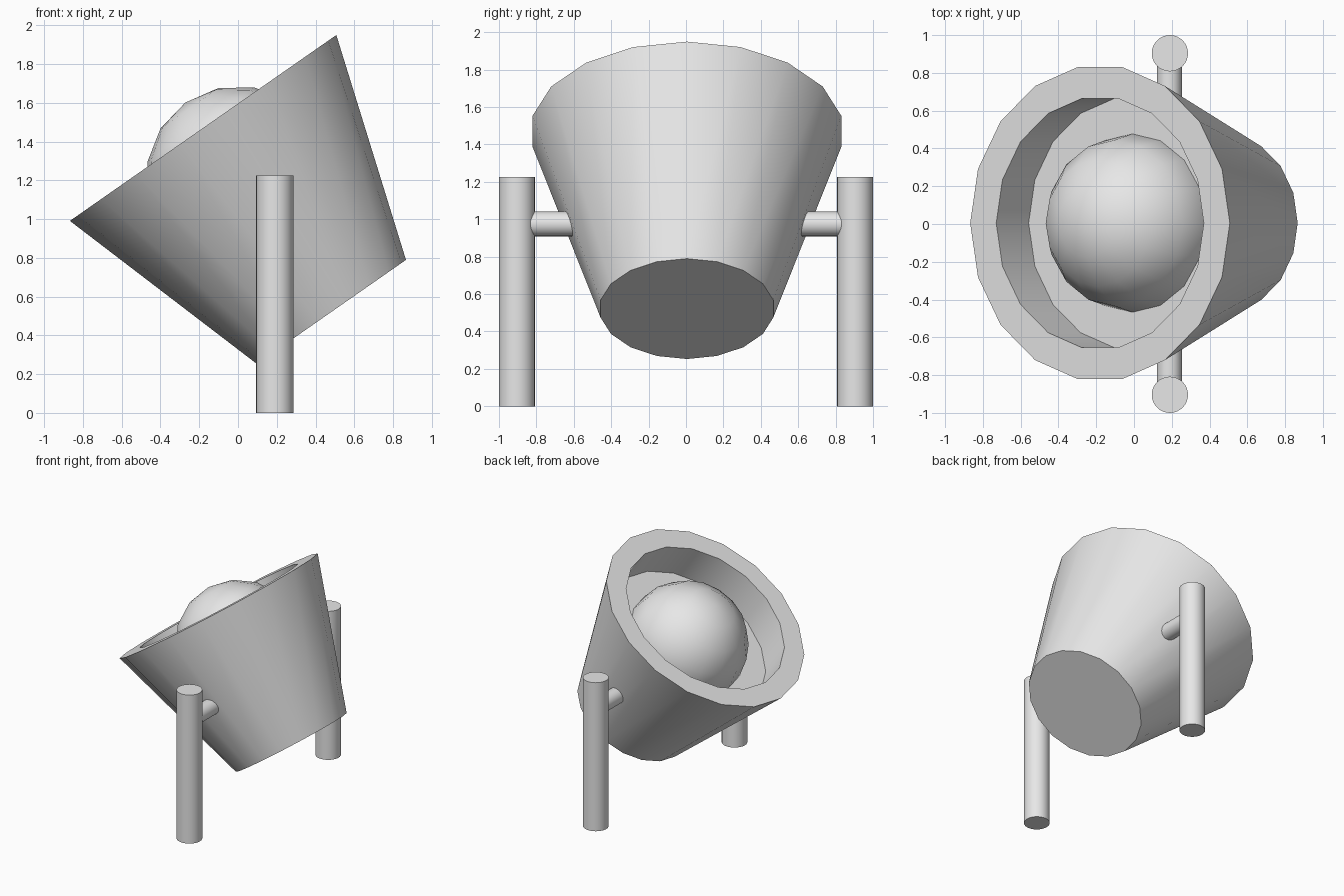
import bpy, bmesh
from math import radians, cos, sin, tau
from mathutils import Matrix

if "Cube" in bpy.data.objects:
    bpy.data.objects.remove(bpy.data.objects["Cube"])

grey = bpy.data.materials.new("light grey")
grey.use_nodes = True
grey.diffuse_color = (0.8, 0.8, 0.8, 1)
grey.node_tree.nodes["Principled BSDF"].inputs["Base Color"].default_value = (0.8, 0.8, 0.8, 1)


def finish(name, bm, matrix):
    """Turn a bmesh into a placed, smooth-shaded object."""
    bmesh.ops.recalc_face_normals(bm, faces=bm.faces)
    mesh = bpy.data.meshes.new(name)
    bm.to_mesh(mesh)
    bm.free()
    mesh.materials.append(grey)
    obj = bpy.data.objects.new(name, mesh)
    bpy.context.collection.objects.link(obj)
    obj.matrix_world = matrix
    bpy.ops.object.select_all(action='DESELECT')
    obj.select_set(True)
    bpy.context.view_layer.objects.active = obj
    bpy.ops.object.shade_smooth_by_angle(angle=radians(30))
    return obj


def lathe(name, profile, sides, matrix):
    """Join rings of (radius, height) and cap both ends."""
    bm = bmesh.new()
    rings = [[bm.verts.new((r * cos(tau * i / sides), r * sin(tau * i / sides), z))
              for i in range(sides)] for r, z in profile]
    for a, b in zip(rings, rings[1:]):
        for i in range(sides):
            j = (i + 1) % sides
            bm.faces.new((a[i], a[j], b[j], b[i]))
    bm.faces.new(rings[0])
    bm.faces.new(rings[-1])
    return finish(name, bm, matrix)


# Tilted frame with its origin at the middle of the rim
tilt = Matrix.Translation((-0.18, 0.005, 1.47)) @ Matrix.Rotation(radians(-34.9), 4, 'Y')

# Tapered bucket with a straight-sided recess
lathe("bucket", [(0.469, -1.157), (0.838, 0), (0.67, 0), (0.67, -0.3)], 18, tilt)

# Ball half sunk in the recess floor
bm = bmesh.new()
bmesh.ops.create_uvsphere(bm, u_segments=16, v_segments=8, radius=0.475)
finish("ball", bm, tilt @ Matrix.Translation((0, 0, -0.315)))

# Upright posts and the axles that carry the bucket
for side, y in (("front", -1), ("back", 1)):
    lathe(side + "_post", [(0.096, 0), (0.096, 1.225)], 32,
          Matrix.Translation((0.19, y * 0.904, 0)))
    lathe(side + "_axle", [(0.066, 0.4), (0.066, 0.9)], 32,
          Matrix.Translation((0.187, 0, 0.975)) @ Matrix.Rotation(radians(-90 * y), 4, 'X'))
